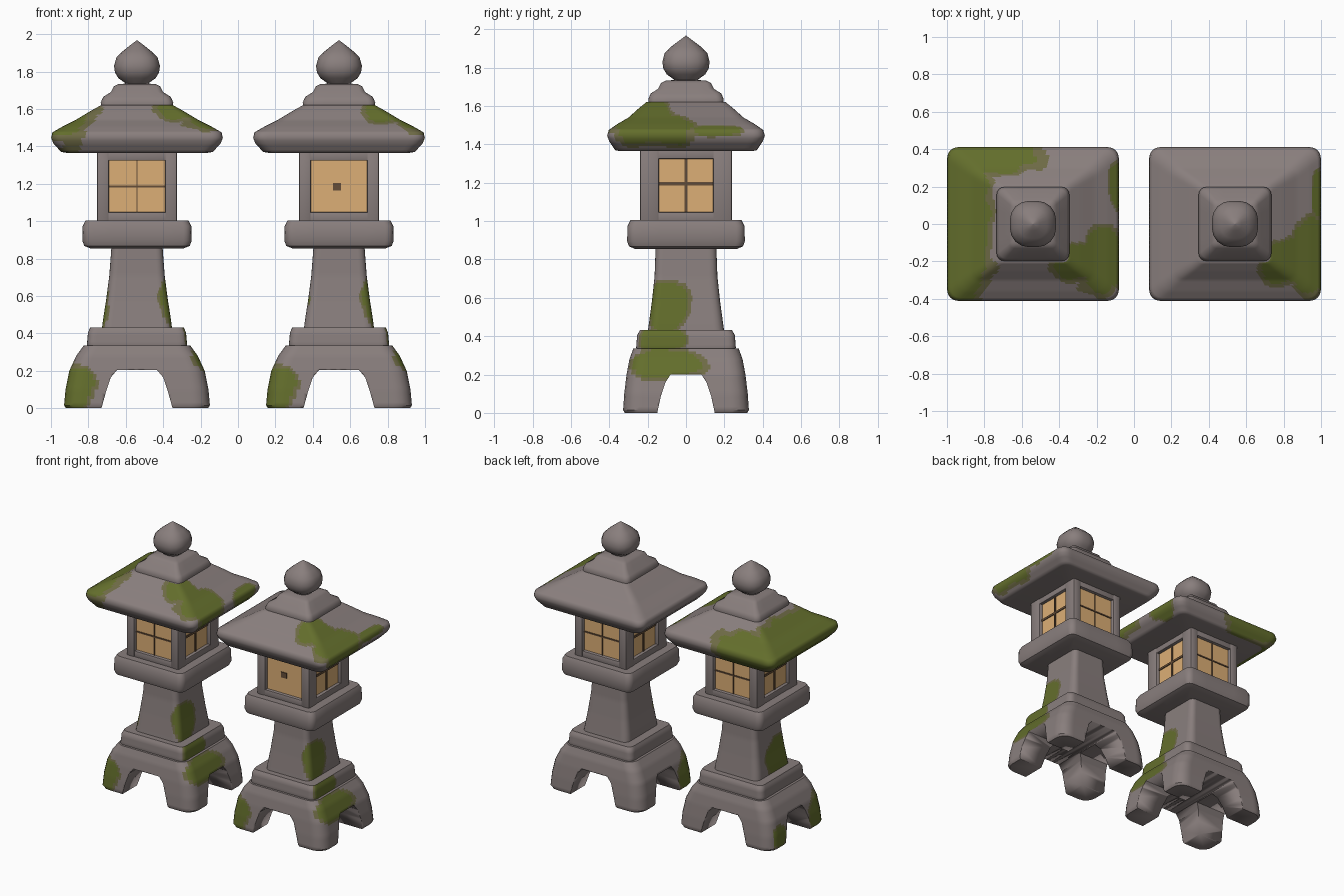
import bpy, bmesh, math
from mathutils import Vector, noise

if "Cube" in bpy.data.objects:
    bpy.data.objects.remove(bpy.data.objects["Cube"])


def material(name, rgb):
    m = bpy.data.materials.new(name)
    m.diffuse_color = (*rgb, 1)
    m.use_nodes = True
    m.node_tree.nodes["Principled BSDF"].inputs["Base Color"].default_value = m.diffuse_color
    return m


STONE = material("stone", (0.25, 0.21, 0.205))
MOSS = material("moss", (0.125, 0.155, 0.025))
FADE = material("moss_edge", (0.155, 0.145, 0.06))
GLOW = material("warm_pane", (0.72, 0.43, 0.18))
WOOD = material("window_bar", (0.13, 0.075, 0.04))


def finish(name, bm, mats, angle=45):
    bmesh.ops.recalc_face_normals(bm, faces=bm.faces)
    me = bpy.data.meshes.new(name)
    bm.to_mesh(me)
    bm.free()
    ob = bpy.data.objects.new(name, me)
    bpy.context.collection.objects.link(ob)
    for m in mats:
        me.materials.append(m)
    bpy.ops.object.select_all(action='DESELECT')
    ob.select_set(True)
    bpy.context.view_layer.objects.active = ob
    bpy.ops.object.shade_smooth_by_angle(angle=math.radians(angle))
    return ob


def ring(hx, hy, r, side):
    """Rounded rectangle outline, counter-clockwise."""
    pts = []
    corners = [(1, 1), (-1, 1), (-1, -1), (1, -1)]
    for k, (sx, sy) in enumerate(corners):
        c = Vector((sx * (hx - r), sy * (hy - r)))
        arc = [c + r * Vector((math.cos(a), math.sin(a)))
               for a in (math.pi / 2 * (k + i / 4) for i in range(5))]
        nx, ny = corners[(k + 1) % 4]
        a = math.pi / 2 * (k + 1)
        nxt = Vector((nx * (hx - r), ny * (hy - r))) + r * Vector((math.cos(a), math.sin(a)))
        pts += arc + [arc[-1].lerp(nxt, i / side) for i in range(1, side)]
    return pts


def moss_index(p, blobs):
    """0 stone, 1 moss, 2 faded border, from distance to the moss patches."""
    d = min(math.sqrt(sum(((p[i] - b[i]) / b[i + 3]) ** 2 for i in range(3))) for b in blobs)
    d += 0.28 * noise.noise(p * 9)
    return 1 if d < 0.95 else 2 if d < 1.1 else 0


def loft(name, cx, sections, r, blobs=None, mat=STONE, side=1, angle=45):
    """Stack of rounded rectangles (half x, half y, z); r is a corner share."""
    rows = [Vector(sections[0])]
    for a, b in zip(sections, sections[1:]):
        a, b = Vector(a), Vector(b)
        n = max(1, round((b - a).length / 0.016)) if blobs else 1
        rows += [a.lerp(b, (i + 1) / n) for i in range(n)]
    side = 32 if blobs else side
    bm = bmesh.new()
    loops = [[bm.verts.new((cx + p.x, p.y, z)) for p in ring(hx, hy, r * min(hx, hy), side)]
             for hx, hy, z in rows]
    for lo, hi in zip(loops, loops[1:]):
        for i in range(len(lo)):
            j = (i + 1) % len(lo)
            f = bm.faces.new((lo[i], lo[j], hi[j], hi[i]))
            if blobs:
                f.material_index = moss_index(f.calc_center_median() - Vector((cx, 0, 0)), blobs)
    bm.faces.new(loops[0][::-1])
    bm.faces.new(loops[-1])
    return finish(name, bm, [STONE, MOSS, FADE] if blobs else [mat], angle)


def box(name, center, half, mat, bevel=0):
    bm = bmesh.new()
    bmesh.ops.create_cube(bm, size=2)
    for v in bm.verts:
        v.co = Vector(center) + Vector(v.co[i] * half[i] for i in range(3))
    if bevel:
        bmesh.ops.bevel(bm, geom=bm.edges[:], offset=bevel, segments=2, profile=0.5, affect='EDGES')
    return finish(name, bm, [mat], 40)


def arch_cutter(name, cx, w0, w1, top, along_y):
    """Tunnel with splayed sides and rounded shoulders."""
    prof = [(w0 * 1.04, -0.05), (w0, 0), (w0 * 0.87, 0.09), (w1 * 1.12, top - 0.04), (w1 * 0.85, top)]
    prof += [(-u, z) for u, z in prof[::-1]]
    bm = bmesh.new()
    ends = [[bm.verts.new((cx + u, t, z) if along_y else (cx + t, u, z)) for u, z in prof]
            for t in (-0.6, 0.6)]
    bm.faces.new(ends[0])
    bm.faces.new(ends[1][::-1])
    for i in range(len(prof)):
        j = (i + 1) % len(prof)
        bm.faces.new((ends[0][i], ends[0][j], ends[1][j], ends[1][i]))
    ob = finish(name, bm, [STONE])
    ob.hide_render = True
    ob.hide_set(True)
    return ob


def lantern(tag, cx, blobs, plain_front):
    # four-legged base with two crossing arches
    base = loft(tag + "_base", cx, [(.38, .32, 0), (.39, .328, .015), (.382, .322, .1), (.362, .31, .2),
                                    (.325, .295, .28), (.285, .275, .335)], .25, blobs, angle=40)
    for n, w0, w1, top, along in (("front", .19, .125, .205, True), ("side", .15, .095, .2, False)):
        mod = base.modifiers.new(n + "_arch", 'BOOLEAN')
        mod.operation, mod.solver = 'DIFFERENCE', 'EXACT'
        mod.object = arch_cutter(f"{tag}_{n}_arch_cutter", cx, w0, w1, top, along)
    # step and flared column
    loft(tag + "_step", cx, [(.262, .255, .32), (.268, .26, .34), (.262, .255, .405), (.25, .24, .432)],
         .15, blobs)
    loft(tag + "_column", cx, [(.188, .2, .42), (.182, .193, .47), (.165, .178, .58), (.148, .164, .71),
                               (.136, .158, .87)], .25, blobs)
    # platform
    loft(tag + "_platform", cx, [(.25, .265, .855), (.282, .297, .868), (.292, .307, .895),
                                 (.29, .305, .975), (.275, .29, 1.005)], .15, side=4)
    # light box: glowing core, corner posts, rails and window bars
    hx, hy = .215, .24
    box(tag + "_panes", (cx, 0, 1.185), (hx - .028, hy - .028, .18), GLOW)
    for sx in (-1, 1):
        for sy in (-1, 1):
            box(tag + "_post", (cx + sx * .182, sy * .19, 1.185), (.033, .05, .19), STONE, .012)
    for z, h in ((1.022, .026), (1.35, .026)):
        box(tag + "_rail", (cx, 0, z), (hx - .004, hy - .004, h), STONE, .006)
    for s in (-1, 1):
        y = s * (hy - .026)
        if s < 0 and plain_front:
            box(tag + "_window_knob", (cx - .01, y, 1.185), (.022, .004, .02), WOOD)
        else:
            box(tag + "_window_bar", (cx, y, 1.185), (.004, .004, .14), WOOD)
            box(tag + "_window_bar", (cx, y, 1.185), (.15, .004, .005), WOOD)
        x = cx + s * (hx - .026)
        box(tag + "_window_bar", (x, 0, 1.185), (.004, .008, .14), WOOD)
        box(tag + "_window_bar", (x, 0, 1.195), (.004, .14, .008), WOOD)
    # sweeping roof, cap and pointed finial
    loft(tag + "_roof", cx, [(.375, .345, 1.365), (.405, .37, 1.37), (.447, .4, 1.415), (.459, .411, 1.445),
                             (.452, .403, 1.475), (.40, .36, 1.505), (.33, .30, 1.54), (.255, .25, 1.585),
                             (.19, .205, 1.622)], .14, blobs, angle=50)
    loft(tag + "_cap", cx, [(.192, .195, 1.61), (.194, .197, 1.635), (.18, .185, 1.665), (.14, .145, 1.69),
                            (.125, .13, 1.72), (.10, .105, 1.733), (.04, .04, 1.737)], .2, side=4)
    loft(tag + "_finial", cx, [(.05, .05, 1.72), (.065, .065, 1.74), (.1, .1, 1.765), (.118, .118, 1.795),
                               (.123, .123, 1.83), (.11, .112, 1.875), (.075, .077, 1.91),
                               (.035, .035, 1.942), (.001, .001, 1.967)], .8, angle=60)


# moss patches: centre then radii, relative to each lantern's axis
shared = [(.18, -.1, .55, .07, .12, .14), (.26, -.13, .38, .06, .12, .08), (.34, -.1, .26, .1, .2, .09),
          (-.36, -.28, .1, .14, .14, .13)]
left = shared + [(-.41, .02, 1.5, .22, .42, .25), (-.22, .38, 1.5, .25, .14, .15),
                 (-.4, -.3, 1.5, .1, .12, .1), (.22, -.2, 1.57, .16, .1, .15),
                 (.37, -.2, 1.5, .13, .2, .12), (.46, .2, 1.46, .07, .12, .12),
                 (-.19, -.07, .53, .07, .14, .14), (-.4, .22, .08, .05, .08, .08)]
right = shared + [(.28, -.2, 1.56, .19, .12, .15), (.4, -.17, 1.49, .12, .24, .1),
                  (.45, .15, 1.48, .06, .13, .04), (-.17, -.18, .58, .025, .04, .035)]

lantern("left", -0.54, left, False)
lantern("right", 0.54, right, True)
